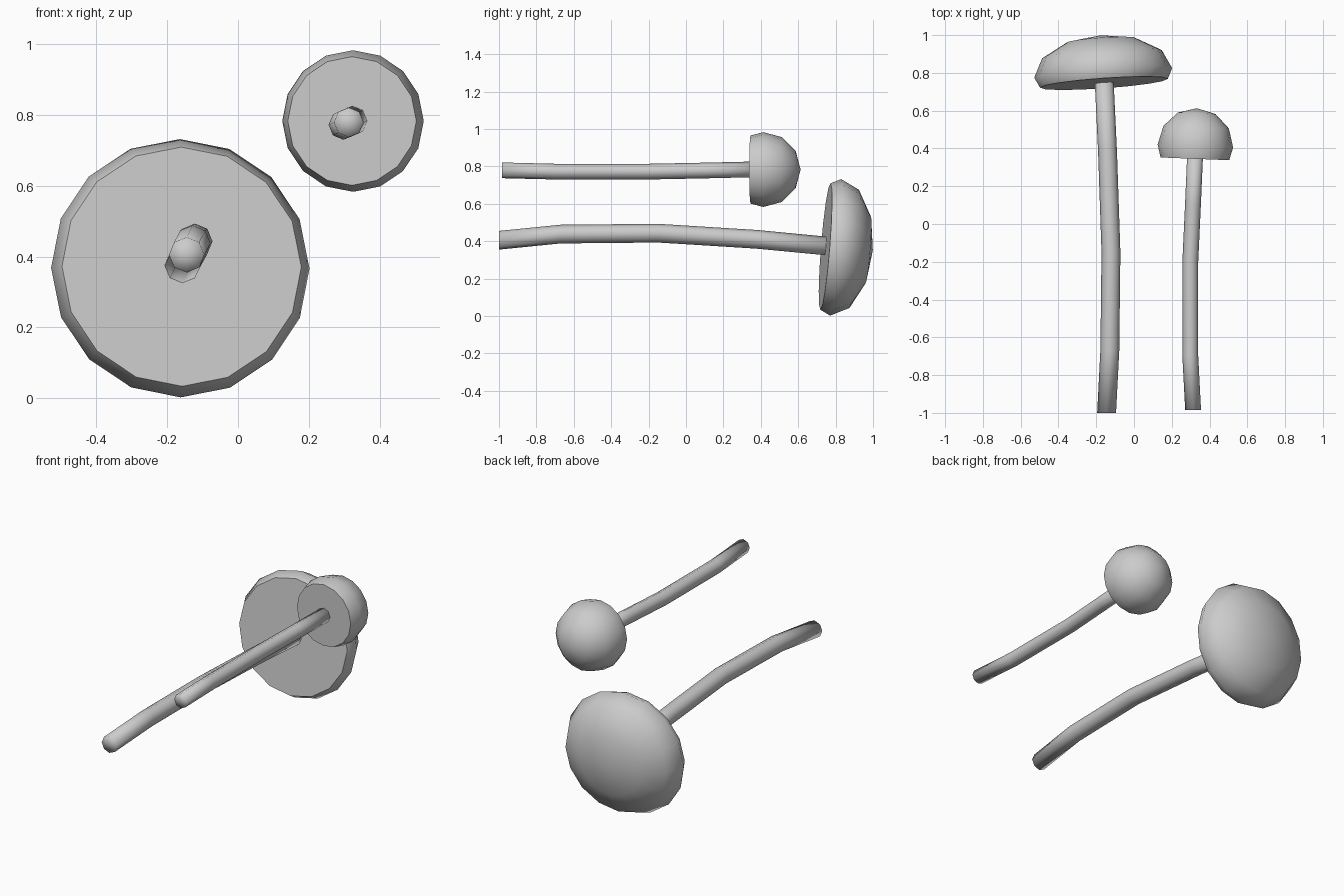
import bpy, math
from mathutils import Matrix, Vector

if "Cube" in bpy.data.objects:
    bpy.data.objects.remove(bpy.data.objects["Cube"])


def skin(name, rings, start=None, end=None):
    """Loft equal-sized rings of points, closing each end with a fan."""
    n = len(rings[0])
    verts = [v for r in rings for v in r]
    faces = []
    for i in range(len(rings) - 1):
        for k in range(n):
            a, b = i * n + k, i * n + (k + 1) % n
            faces.append((a, b, b + n, a + n))
    verts += [start, end]
    s, e, last = len(verts) - 2, len(verts) - 1, (len(rings) - 1) * n
    for k in range(n):
        j = (k + 1) % n
        faces.append((s, j, k))
        faces.append((e, last + k, last + j))
    mesh = bpy.data.meshes.new(name)
    mesh.from_pydata(verts, [], faces)
    mesh.update()
    obj = bpy.data.objects.new(name, mesh)
    bpy.context.collection.objects.link(obj)
    bpy.ops.object.select_all(action='DESELECT')
    obj.select_set(True)
    bpy.context.view_layer.objects.active = obj
    return obj


def circle(r, y, n, phase=0.0):
    # runs so that side faces point outward when rings advance along +y
    return [Vector((r * math.sin(phase + 2 * math.pi * k / n), y,
                    r * math.cos(phase + 2 * math.pi * k / n))) for k in range(n)]


def cap(name, centre, axis, radius, height, cut):
    """16-sided half ellipsoid, cut flat a little below its widest ring."""
    low = radius * (1 - (1 - math.cos(math.pi / 6)) * cut / (height / 2))
    profile = [(low, -cut)] + [(radius * math.cos(math.radians(a)),
                                height * math.sin(math.radians(a))) for a in (0, 30, 60)]
    rot = Vector((0, 1, 0)).rotation_difference(Vector(axis).normalized()).to_matrix().to_4x4()
    m = Matrix.Translation(centre) @ rot
    rings = [[m @ p for p in circle(r, y, 16)] for r, y in profile]
    skin(name, rings, m @ Vector((0, -cut, 0)), m @ Vector((0, height, 0)))
    bpy.ops.object.shade_smooth_by_angle(angle=math.radians(58))


def stem(name, path, radius):
    """Gently bent 8-sided stem following the path."""
    rings = [[p + Vector(c) for p in circle(radius, 0, 8)] for c in path]
    skin(name, rings, Vector(path[0]), Vector(path[-1]))
    bpy.ops.object.shade_smooth()


# Wide flat mushroom
cap("large_cap", (-0.163, 0.80, 0.367), (-0.07, 1, -0.08), 0.366, 0.20, 0.055)
stem("large_stem", [(-0.145, -1.0, 0.405), (-0.128, -0.67, 0.438), (-0.122, -0.15, 0.443),
                    (-0.14, 0.38, 0.41), (-0.16, 0.80, 0.37)], 0.05)

# Small round mushroom
cap("small_cap", (0.325, 0.413, 0.783), (0.04, 1, 0.0), 0.20, 0.20, 0.068)
stem("small_stem", [(0.313, -0.985, 0.779), (0.298, -0.70, 0.772), (0.298, -0.20, 0.772),
                    (0.312, 0.10, 0.778), (0.325, 0.40, 0.785)], 0.042)
